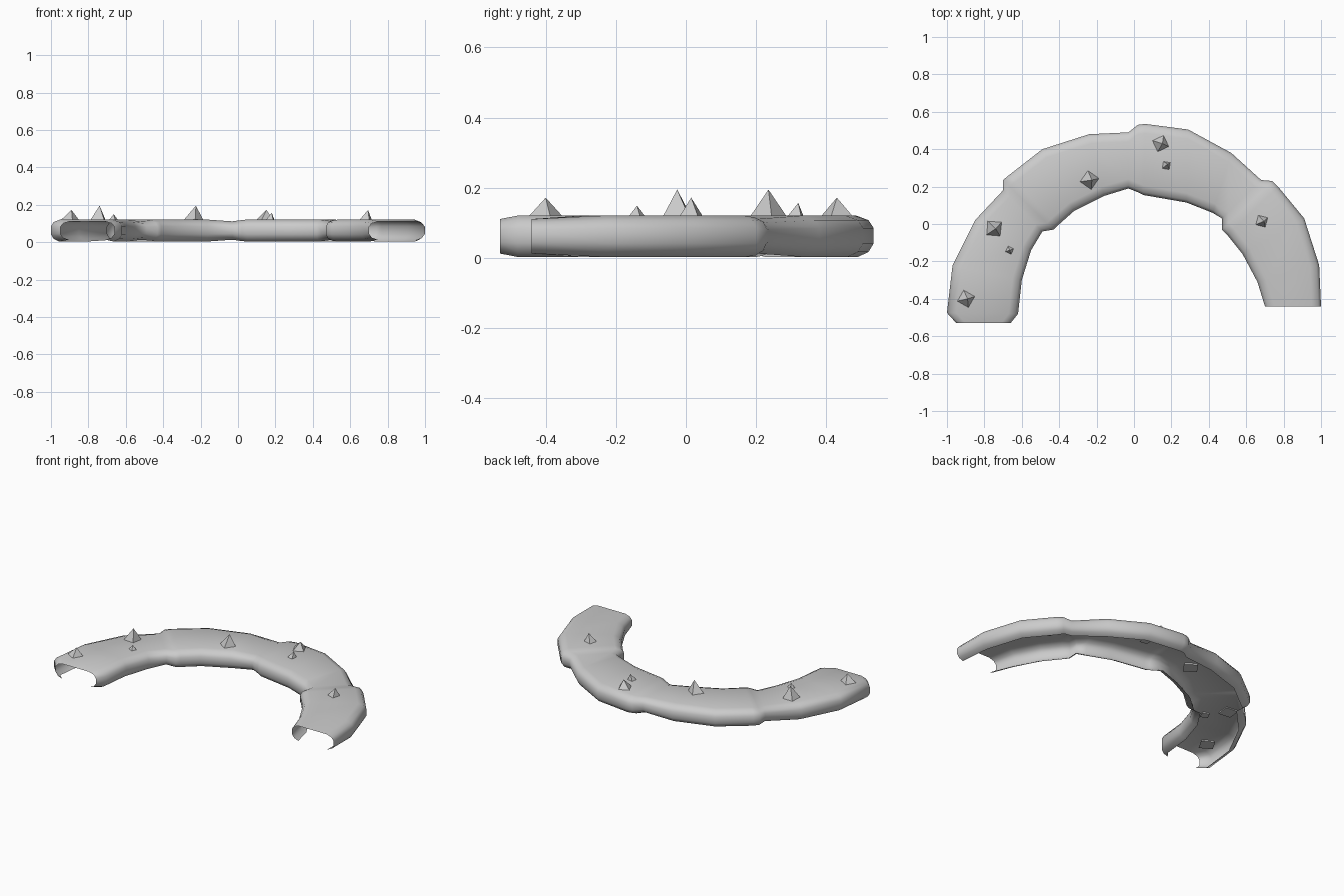
import bpy
import bmesh
import math
from mathutils import Vector, Matrix

cube = bpy.data.objects.get("Cube")
if cube:
    bpy.data.objects.remove(cube, do_unlink=True)

stone = bpy.data.materials.new("pale_grey")
stone.use_nodes = True
GREY = (0.6, 0.6, 0.6, 1)
stone.diffuse_color = GREY
stone.node_tree.nodes["Principled BSDF"].inputs["Base Color"].default_value = GREY


def make_object(name, bm):
    mesh = bpy.data.meshes.new(name)
    bm.to_mesh(mesh)
    bm.free()
    mesh.materials.append(stone)
    obj = bpy.data.objects.new(name, mesh)
    bpy.context.collection.objects.link(obj)
    return obj


# Arch stations: outer x, y, inner x, y, vertical squeeze at the joints
STATIONS = [
    (-.95, -.53, -.66, -.53, .01), (-1, -.475, -.62, -.48, 0),
    (-.97, -.22, -.60, -.30, 0), (-.85, .02, -.55, -.14, 0),
    (-.70, .18, -.49, -.04, .01), (-.70, .235, -.43, -.03, .005),
    (-.67, .26, -.41, -.01, 0), (-.49, .40, -.32, .07, 0),
    (-.24, .48, -.16, .15, 0), (-.03, .49, -.03, .19, .01),
    (.02, .53, .02, .17, .003), (.06, .535, .05, .155, 0),
    (.29, .505, .28, .115, 0), (.52, .38, .42, .06, 0),
    (.68, .235, .47, .03, .01), (.74, .23, .47, -.03, .005),
    (.77, .20, .50, -.06, 0), (.91, .03, .58, -.16, 0),
    (.99, -.22, .66, -.31, 0), (1, -.44, .70, -.44, .01),
]
# Rounded edge of the shell: inset from the side, height
EDGE = [(.045, .003), (.015, .017), (0, .042), (0, .085), (.015, .108), (.05, .121)]

# Open-bottomed curved shell
bm = bmesh.new()
rings = []
for ox, oy, ix, iy, squeeze in STATIONS:
    outer, inner = Vector((ox, oy, 0)), Vector((ix, iy, 0))
    across = (inner - outer).normalized()
    ring = []
    for start, way, points in ((outer, across, EDGE), (inner, -across, EDGE[::-1])):
        for inset, z in points:
            p = start + way * inset
            p.z = .062 + (z - .062) * (1 - squeeze / .06)
            ring.append(bm.verts.new(p))
    rings.append(ring)
for a, b in zip(rings, rings[1:]):
    for i in range(len(a) - 1):
        bm.faces.new((a[i], a[i + 1], b[i + 1], b[i]))
bmesh.ops.recalc_face_normals(bm, faces=bm.faces)
top = max(bm.faces, key=lambda f: f.calc_center_median().z)
if top.normal.z < 0:
    bmesh.ops.reverse_faces(bm, faces=bm.faces)
shell = make_object("arch_shell", bm)
bpy.ops.object.select_all(action='DESELECT')
shell.select_set(True)
bpy.context.view_layer.objects.active = shell
bpy.ops.object.shade_smooth_by_angle(angle=math.radians(60))

# Pyramid spikes: x, y, radius, tip height, turn in degrees, tip lean x, y
SPIKES = [
    (-.90, -.40, .06, .172, 15, .01, 0), (-.75, -.025, .06, .195, 40, .01, 0),
    (-.665, -.14, .034, .149, 20, 0, 0), (-.24, .235, .06, .195, 10, .015, 0),
    (.14, .43, .058, .172, 70, .012, 0), (.17, .31, .036, .157, 35, .01, .01),
    (.68, .015, .046, .172, 30, .015, 0),
]
BASE = .108
for n, (x, y, radius, tip, turn, lean_x, lean_y) in enumerate(SPIKES, 1):
    bm = bmesh.new()
    bmesh.ops.create_cone(bm, cap_ends=True, segments=4, radius1=radius, radius2=0,
                          depth=tip - BASE,
                          matrix=Matrix.Translation((x, y, (tip + BASE) / 2))
                          @ Matrix.Rotation(math.radians(turn), 4, 'Z'))
    for v in bm.verts:
        if v.co.z > BASE + .01:
            v.co += Vector((lean_x, lean_y, 0))
    bmesh.ops.remove_doubles(bm, verts=bm.verts, dist=.0001)
    make_object(f"spike_{n}", bm)
